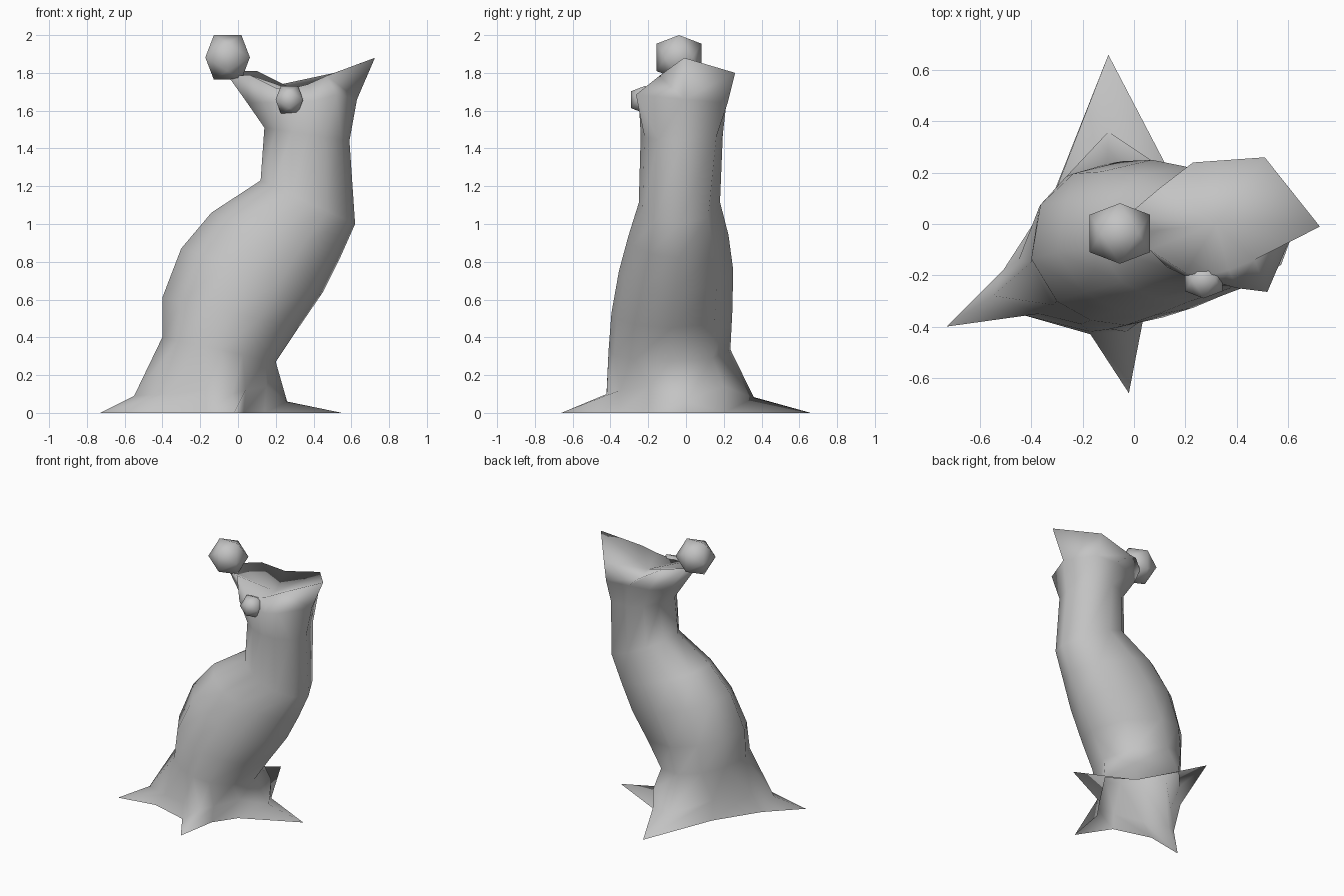
import bpy, bmesh, math
from mathutils import Vector

if "Cube" in bpy.data.objects:
    bpy.data.objects.remove(bpy.data.objects["Cube"])

grey = bpy.data.materials.new("plain grey")
grey.diffuse_color = (0.55, 0.55, 0.55, 1)
grey.use_nodes = True
grey.node_tree.nodes["Principled BSDF"].inputs["Base Color"].default_value = grey.diffuse_color


def finish(name, bm, fix_normals=True):
    if fix_normals:
        bmesh.ops.recalc_face_normals(bm, faces=bm.faces)
    for f in bm.faces:
        f.smooth = True
    mesh = bpy.data.meshes.new(name)
    bm.to_mesh(mesh)
    bm.free()
    mesh.materials.append(grey)
    ob = bpy.data.objects.new(name, mesh)
    bpy.context.collection.objects.link(ob)
    return ob


# Trunk columns, counter-clockwise from +x
ANGLES = [0, 45, 90, 122, 152, 191, 225, 250, 272, 295, 325]


def tilted_ring(left, right, ylo, yhi, changes={}):
    """Slanted ring through a left and right (x, z) point, spanning ylo..yhi."""
    (xl, zl), (xr, zr) = left, right
    pts = []
    for a in ANGLES:
        c, s = math.cos(math.radians(a)), math.sin(math.radians(a))
        t = (c + 0.98) / 1.98
        pts.append(changes.get(a, (xl + (xr - xl) * t,
                                   (ylo + yhi) / 2 + (yhi - ylo) / 2 * s,
                                   zl + (zr - zl) * t)))
    return pts


# Root tips and valleys on the ground, then the ridge points just above
ground = [(.55, 0), (.14, .2), (-.1, .66), (-.31, .13), (-.51, -.18),
          (-.73, -.4), (-.45, -.35), (-.17, -.43), (-.02, -.66),
          (.03, -.36), (.14, -.2)]
ridge = [(.26, 0, .06), (.14, .2, .14), (-.1, .36, .08), (-.31, .12, .15),
         (-.45, -.14, .14), (-.55, -.28, .09), (-.37, -.35, .1),
         (-.17, -.42, .12), (-.03, -.42, .1), (.04, -.35, .12),
         (.15, -.19, .14)]
# Flared, uneven rim
rim = [(.725, -.01, 1.88), (.51, .26, 1.8), (.23, .24, 1.74), (.1, .14, 1.81),
       (-.03, .03, 1.81), (-.05, -.04, 1.78), (.06, -.1, 1.79),
       (.2, -.19, 1.72), (.29, -.2, 1.72), (.37, -.18, 1.74),
       (.47, -.14, 1.785)]
rings = [
    [(x, y, 0) for x, y in ground],
    ridge,
    tilted_ring((-.40, .40), (.20, .27), -.41, .235),
    tilted_ring((-.40, .61), (.32, .45), -.395, .245),
    tilted_ring((-.30, .87), (.45, .64), -.355, .25),
    tilted_ring((-.14, 1.06), (.54, .82), -.305, .225),
    tilted_ring((.12, 1.23), (.62, 1.0), -.25, .18),
    tilted_ring((.14, 1.51), (.59, 1.44), -.24, .195,
                {45: (.52, .16, 1.46)}),
    # flare under the rim, with a bulge at the front right
    tilted_ring((.05, 1.64), (.63, 1.66), -.235, .215,
                {45: (.52, .22, 1.64), 295: (.4, -.25, 1.65),
                 325: (.52, -.265, 1.685)}),
    rim,
]

# Trunk with roots, open underneath and with a hollowed top
bm = bmesh.new()
loops = [[bm.verts.new(p) for p in ring] for ring in rings]
n = len(ANGLES)
for lo, hi in zip(loops, loops[1:]):
    for i in range(n):
        j = (i + 1) % n
        bm.faces.new((lo[i], lo[j], hi[j], hi[i]))
c = bm.verts.new((.32, 0, 1.7))
for i in range(n):
    bm.faces.new((loops[-1][i], loops[-1][(i + 1) % n], c))
finish("trunk", bm, False)


# Twenty-sided balls on the rim
def ball(name, centre, half):
    bm = bmesh.new()
    k = half / ((1 + 5 ** .5) / 2)
    for a in (-half, half):
        for b in (-k, k):
            for p in ((a, b, 0), (0, a, b), (b, 0, a)):
                bm.verts.new(Vector(centre) + Vector(p))
    bmesh.ops.convex_hull(bm, input=bm.verts)
    finish(name, bm)


ball("large_ball", (-.055, -.037, 1.882), .118)
ball("small_ball", (.272, -.217, 1.658), .073)
